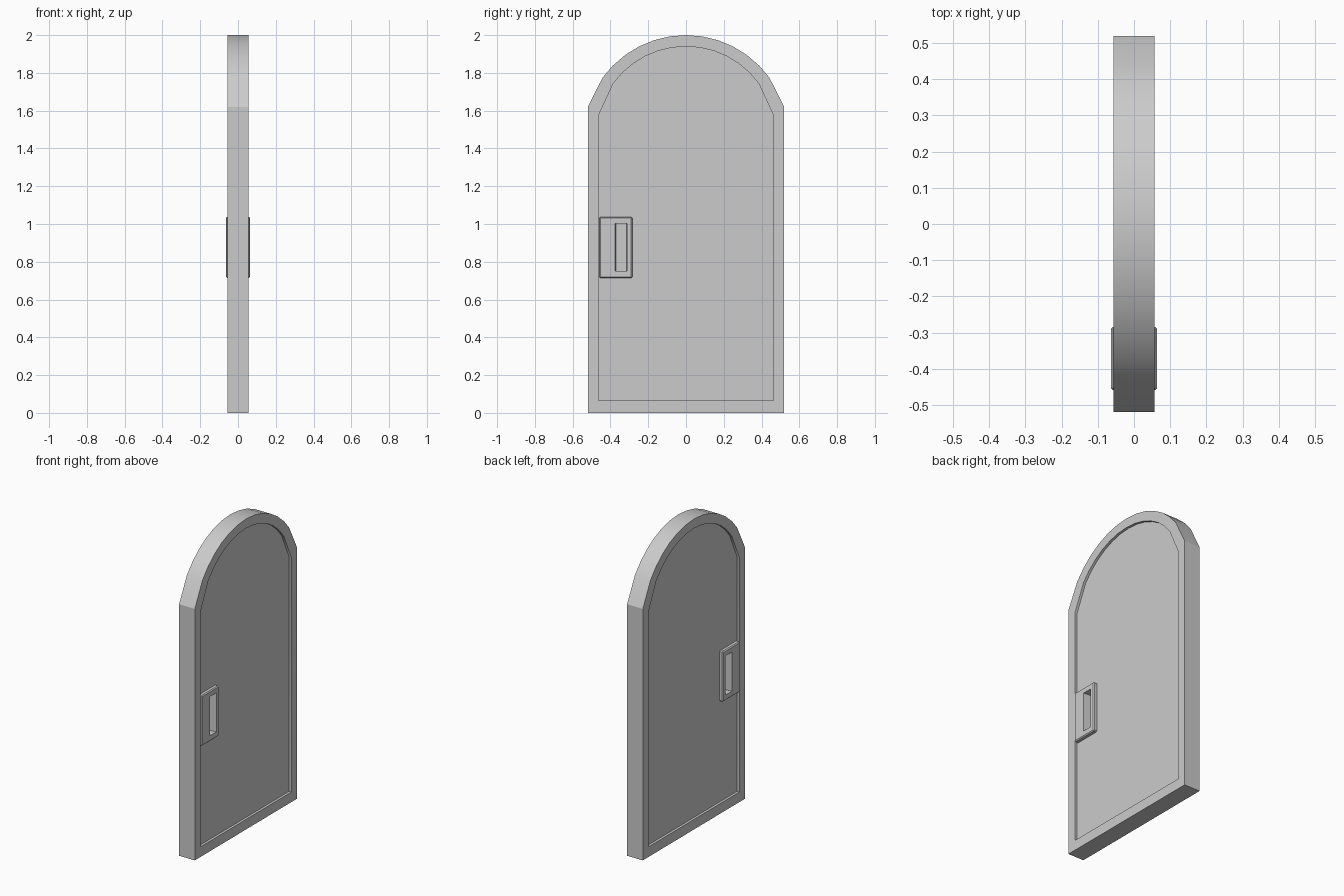
import bpy, bmesh, math

if "Cube" in bpy.data.objects:
    bpy.data.objects.remove(bpy.data.objects["Cube"])


def arch(half, base, spring, top):
    """Door outline in (y, z): straight sides with a segmental arch on top."""
    rise = top - spring
    r = (half ** 2 + rise ** 2) / (2 * rise)
    a = math.asin(half / r)
    # one longer facet at each end of the arch, finer ones between
    angles = [a] + [math.radians(54 - 9 * i) for i in range(13)] + [-a]
    pts = [(r * math.sin(t), top - r + r * math.cos(t)) for t in angles]
    return [(-half, base), (half, base)] + pts


def finish(bm, name):
    bmesh.ops.recalc_face_normals(bm, faces=bm.faces)
    me = bpy.data.meshes.new(name)
    bm.to_mesh(me)
    bm.free()
    ob = bpy.data.objects.new(name, me)
    bpy.context.collection.objects.link(ob)
    return ob


def smooth(ob, deg):
    bpy.ops.object.select_all(action='DESELECT')
    ob.select_set(True)
    bpy.context.view_layer.objects.active = ob
    bpy.ops.object.shade_smooth_by_angle(angle=math.radians(deg))


def box(name, x0, x1, y0, y1, z0, z1, bevel=0):
    bm = bmesh.new()
    bmesh.ops.create_cube(bm, size=1)
    for v in bm.verts:
        v.co = (x1 if v.co.x > 0 else x0, y1 if v.co.y > 0 else y0, z1 if v.co.z > 0 else z0)
    if bevel:
        bmesh.ops.bevel(bm, geom=bm.edges[:], offset=bevel, segments=1, affect='EDGES')
    return finish(bm, name)


outer = arch(0.52, 0.0, 1.62, 2.0)
inner = arch(0.463, 0.065, 1.575, 1.94)
n = len(outer)
T = 0.056      # half thickness of the frame
P = 0.040      # half thickness of the panel

# Frame: raised rim around the door
bm = bmesh.new()
rings = [[bm.verts.new((x, y, z)) for y, z in prof]
         for x, prof in ((T, outer), (T, inner), (-T, inner), (-T, outer))]
for k in range(4):
    a, b = rings[k], rings[(k + 1) % 4]
    for i in range(n):
        j = (i + 1) % n
        bm.faces.new((a[i], a[j], b[j], b[i]))
frame = finish(bm, "door_frame")
smooth(frame, 25)

# Panel: recessed slab filling the frame
bm = bmesh.new()
front = [bm.verts.new((P, y, z)) for y, z in inner]
back = [bm.verts.new((-P, y, z)) for y, z in inner]
bm.faces.new(front)
bm.faces.new(back[::-1])
for i in range(n):
    j = (i + 1) % n
    bm.faces.new((front[i], back[i], back[j], front[j]))
panel = finish(bm, "door_panel")

# Handle plate: bevelled block showing on both faces
plate = box("handle_plate", -0.064, 0.064, -0.459, -0.284, 0.714, 1.038, bevel=0.006)

# Finger slots: tapered pockets cut into both faces
for s in (1, -1):
    slot = box("slot_cutter", min(s * 0.015, s * 0.09), max(s * 0.015, s * 0.09),
               -0.377, -0.310, 0.75, 1.002)
    for v in slot.data.vertices:
        if abs(v.co.x) < 0.02:
            v.co.y += 0.006 if v.co.y < -0.34 else -0.006
    slot.hide_render = True
    slot.hide_viewport = False
    for ob in (panel, plate):
        m = ob.modifiers.new("slot", 'BOOLEAN')
        m.operation = 'DIFFERENCE'
        m.solver = 'EXACT'
        m.object = slot
        bpy.context.view_layer.objects.active = ob
        bpy.ops.object.modifier_apply(modifier=m.name)
    bpy.data.objects.remove(slot, do_unlink=True)
